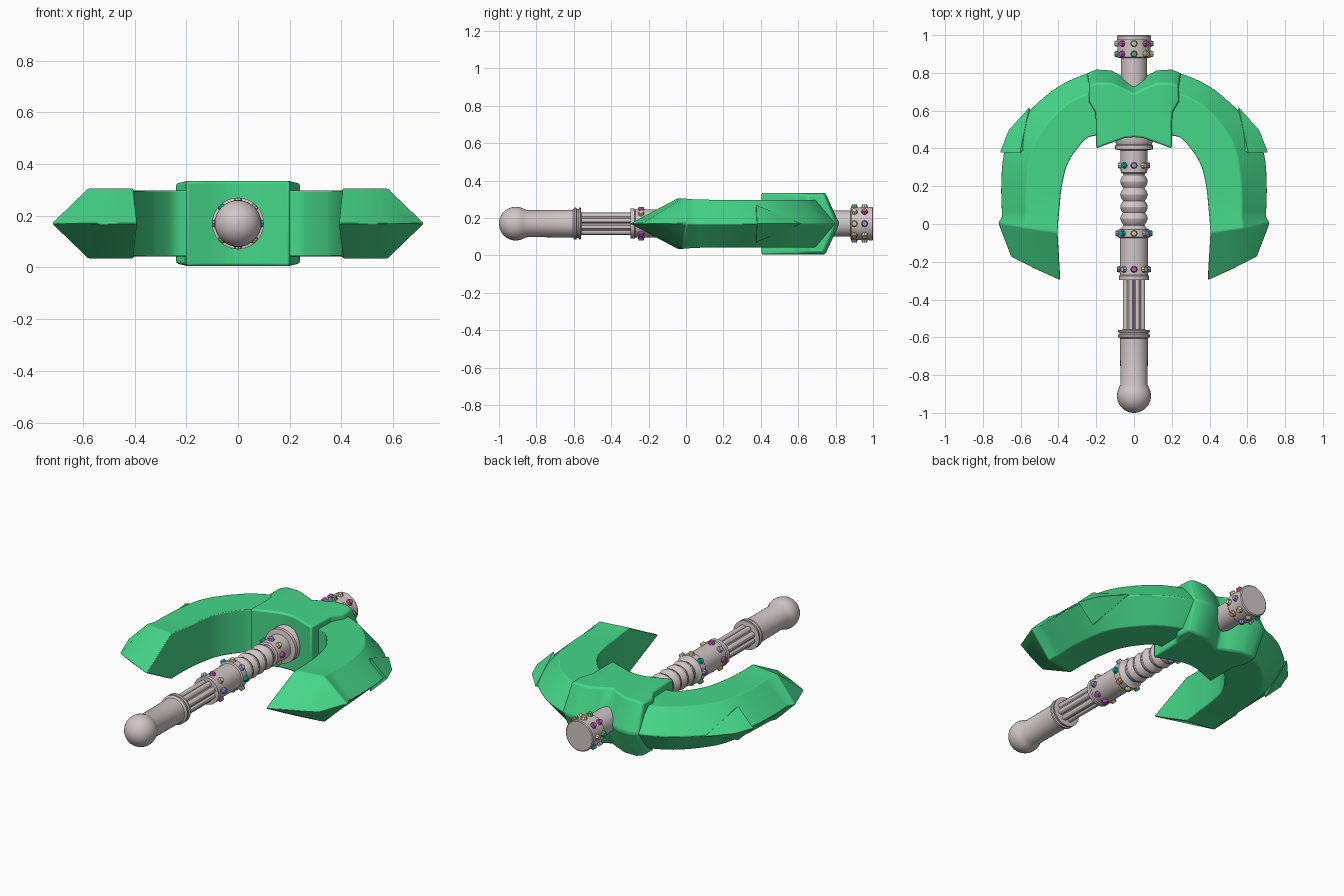
import bpy, bmesh, math, random
from mathutils import Vector, Matrix

if "Cube" in bpy.data.objects:
    bpy.data.objects.remove(bpy.data.objects["Cube"])

random.seed(4)
ZC = 0.17  # height of the handle axis and blade edge


def material(name, rgb):
    m = bpy.data.materials.new(name)
    m.diffuse_color = (*rgb, 1)
    m.use_nodes = True
    m.node_tree.nodes["Principled BSDF"].inputs["Base Color"].default_value = m.diffuse_color
    return m


GREEN = material("green_blade", (0.06, 0.68, 0.25))
PALE = material("pale_metal", (0.64, 0.56, 0.57))
GEMS = [material("gem_%d" % i, c) for i, c in enumerate([
    (0.0, 0.45, 0.42), (0.6, 0.1, 0.6), (0.75, 0.35, 0.12), (0.3, 0.3, 0.65),
    (0.7, 0.65, 0.3), (0.1, 0.5, 0.15), (0.4, 0.5, 0.7), (0.6, 0.12, 0.25)])]


def finish(name, bm, mat, angle=30, mirror=False, bevel=0):
    bmesh.ops.remove_doubles(bm, verts=bm.verts, dist=0.0005)
    bmesh.ops.recalc_face_normals(bm, faces=bm.faces)
    me = bpy.data.meshes.new(name)
    bm.to_mesh(me)
    bm.free()
    ob = bpy.data.objects.new(name, me)
    bpy.context.collection.objects.link(ob)
    me.materials.append(mat)
    if mirror:
        ob.modifiers.new("mirror", 'MIRROR').use_clip = True
    if bevel:
        b = ob.modifiers.new("bevel", 'BEVEL')
        b.width, b.segments, b.limit_method = bevel, 2, 'ANGLE'
        b.angle_limit = math.radians(30)
    bpy.ops.object.select_all(action='DESELECT')
    ob.select_set(True)
    bpy.context.view_layer.objects.active = ob
    bpy.ops.object.shade_smooth_by_angle(angle=math.radians(angle))
    return ob


def lathe(name, profile, n=32):
    """Revolve (y, radius) points about the handle axis."""
    bm = bmesh.new()
    rings = []
    for y, r in profile:
        rings.append([bm.verts.new((r * math.cos(2 * math.pi * i / n), y,
                                    ZC + r * math.sin(2 * math.pi * i / n))) for i in range(n)])
    for a, b in zip(rings, rings[1:]):
        for i in range(n):
            bm.faces.new((a[i], a[(i + 1) % n], b[(i + 1) % n], b[i]))
    bm.faces.new(rings[0])
    bm.faces.new(rings[-1])
    return finish(name, bm, PALE)


def loft(name, stations, cap_start, bevel):
    """Skin five-sided sections: inner wall, flat top and bottom, sharp outer edge."""
    bm = bmesh.new()
    secs = []
    for xi, yi, xm, ym, xo, yo, h in stations:
        secs.append([bm.verts.new(p) for p in (
            (xi, yi, ZC + h), (xm, ym, ZC + h), (xo, yo, ZC), (xm, ym, ZC - h), (xi, yi, ZC - h))])
    for a, b in zip(secs, secs[1:]):
        for i in range(5):
            bm.faces.new((a[i], a[(i + 1) % 5], b[(i + 1) % 5], b[i]))
    if cap_start:
        bm.faces.new(secs[0])
    if stations[-1][6] > 0:
        bm.faces.new(secs[-1])
    return finish(name, bm, GREEN, mirror=True, bevel=bevel)


def smooth_path(pts, n=4):
    """Catmull-Rom interpolation between stations."""
    out = []
    for k in range(len(pts) - 1):
        p0, p1, p2, p3 = (pts[max(0, min(len(pts) - 1, k + j))] for j in (-1, 0, 1, 2))
        for s in range(n):
            t = s / n
            out.append([0.5 * (2 * b + (c - a) * t + (2 * a - 5 * b + 4 * c - d) * t * t
                               + (3 * b - a - 3 * c + d) * t ** 3)
                        for a, b, c, d in zip(p0, p1, p2, p3)])
    return out + [list(pts[-1])]


# Crescent arms: inner xy, shoulder xy, outer edge xy, half height
arm = smooth_path([
    (.15, .47, .15, .71, .15, .81, .127),
    (.24, .46, .24, .69, .25, .797, .127),
    (.30, .40, .36, .63, .40, .73, .127),
    (.34, .34, .46, .53, .55, .605, .127),
    (.365, .28, .53, .42, .645, .48, .127),
    (.385, .18, .56, .29, .693, .36, .127),
    (.393, .10, .57, .16, .705, .185, .127),
    (.40, .03, .57, .04, .70, .04, .13)])
arm += [(.405, -.045, .58, -.02, .72, .005, .135),
        (.39, -.30, .53, -.236, .655, -.175, 0)]
loft("crescent_arms", arm, True, 0.005)

# Thicker head block where the shaft passes through
loft("head_block", [
    (0, .46, 0, .69, 0, .75, .165),
    (.05, .455, .05, .715, .05, .778, .165),
    (.12, .43, .12, .745, .12, .815, .165),
    (.20, .40, .195, .745, .20, .82, .165),
    (.203, .59, .215, .742, .225, .81, .16),
    (.24, .65, .235, .735, .25, .80, .155)], False, 0.015)

# Raised wedge on the outer edge of each arm
bm = bmesh.new()
for p in [(.555, .617, 0), (.664, .495, 0), (.709, .38, 0), (.605, .375, .1),
          (.605, .375, -.1), (.5, .45, 0)]:
    bm.verts.new((p[0], p[1], ZC + p[2]))
bmesh.ops.convex_hull(bm, input=bm.verts)
finish("edge_wedges", bm, GREEN, mirror=True)

# Pommel ball and grip
ball = [(-.91 - .09 * math.cos(math.radians(a)), max(.001, .09 * math.sin(math.radians(a))))
        for a in range(0, 126, 9)]
lathe("pommel_and_grip", ball + [(-.85, .072), (-.605, .074), (-.597, .085), (-.587, .085),
                                 (-.583, .078), (-.575, .078), (-.571, .085), (-.563, .085),
                                 (-.558, .05)])

# Fluted neck: core and surrounding rods
lathe("neck_core", [(-.57, .05), (-.28, .05)])
bm = bmesh.new()
for i in range(8):
    a = 2 * math.pi * (i + .5) / 8
    m = (Matrix.Translation((.046 * math.cos(a), -.43, ZC + .046 * math.sin(a)))
         @ Matrix.Rotation(math.pi / 2, 4, 'X'))
    bmesh.ops.create_cone(bm, cap_ends=True, segments=12, radius1=.017, radius2=.017,
                          depth=.29, matrix=m)
finish("neck_rods", bm, PALE)

# Middle barrel, ribbed section, collar and shaft through the head
ribs = []
for k, y in enumerate((.03, .09, .155, .225)):
    ribs += [(y + .034 * s, .056 + .017 * math.cos(s * math.pi / 2)) for s in (-1, -.5, 0, .5, 1)]
lathe("barrel_and_shaft", [
    (-.297, .05), (-.297, .08), (-.275, .08), (-.27, .075), (-.075, .075), (-.07, .083),
    (-.03, .083), (-.025, .07), (-.008, .056)] + ribs + [
    (.268, .058), (.272, .07), (.39, .072), (.395, .1), (.415, .1), (.42, .093), (.435, .1),
    (.48, .1), (.48, .07), (.885, .07)])
lathe("end_cap", [(.88, .06), (.88, .083), (.885, .087), (.975, .087), (.98, .09),
                  (.996, .09), (1.0, .085)])


# Rings of small cut gems
def gem_ring(name, y, r, count=8):
    for i in range(count):
        a = 2 * math.pi * i / count
        out = Vector((math.cos(a), 0, math.sin(a)))
        bm = bmesh.new()
        m = (Matrix.Translation(out * (r + .004) + Vector((0, y, ZC)))
             @ out.to_track_quat('Z', 'Y').to_matrix().to_4x4())
        bmesh.ops.create_cone(bm, cap_ends=True, segments=8, radius1=.02, radius2=.013,
                              depth=.022, matrix=m)
        finish("%s_%d" % (name, i), bm, random.choice(GEMS))


for k, (y, r) in enumerate([(-.24, .075), (-.05, .083), (.31, .07), (.9, .087), (.955, .087)]):
    gem_ring("gem_row_%d" % k, y, r)
